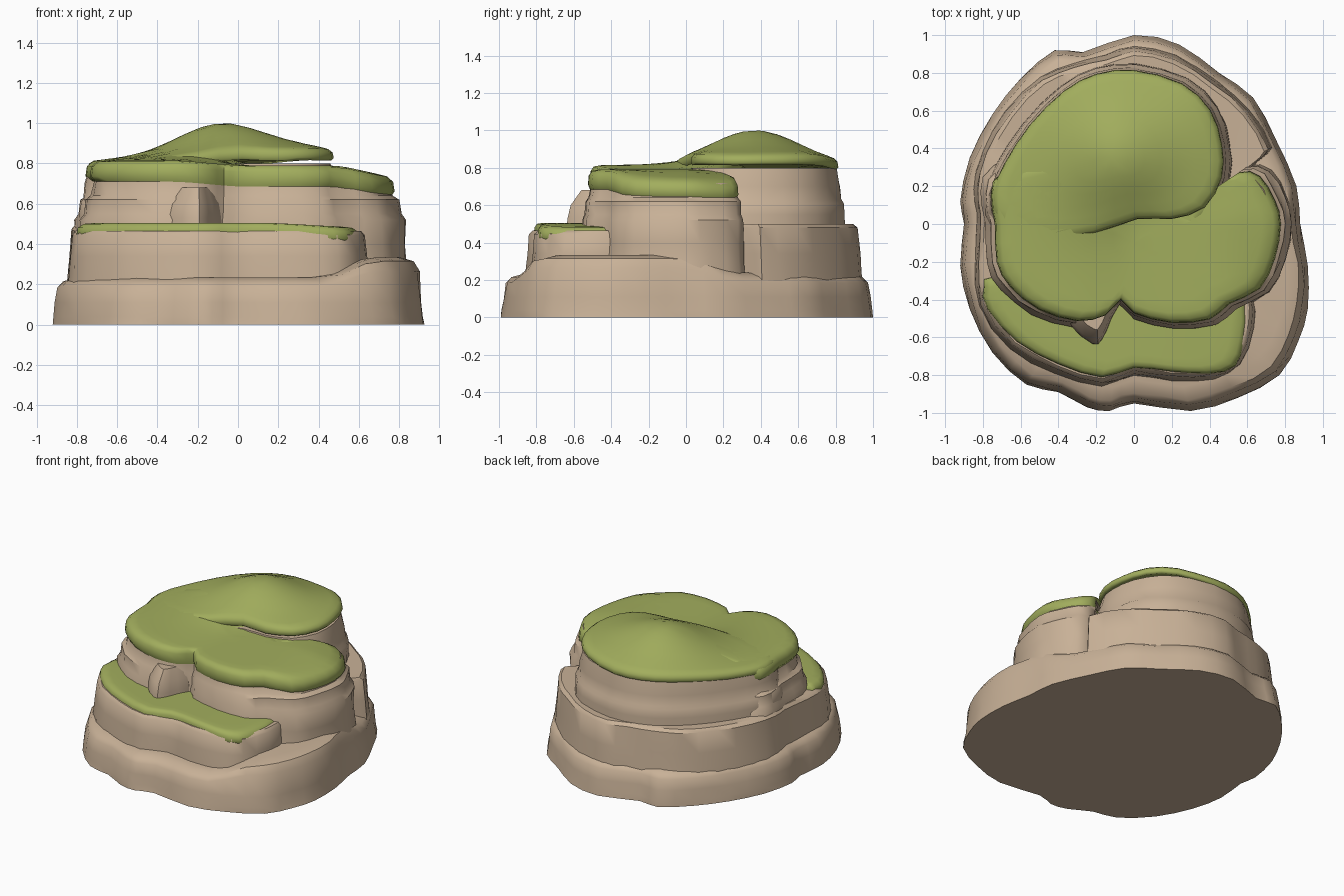
import bpy, bmesh, math, random
from mathutils import Vector

random.seed(4)
cube = bpy.data.objects.get("Cube")
if cube:
    bpy.data.objects.remove(cube, do_unlink=True)


def material(name, colour):
    mat = bpy.data.materials.new(name)
    mat.use_nodes = True
    mat.diffuse_color = (*colour, 1)
    mat.node_tree.nodes["Principled BSDF"].inputs["Base Color"].default_value = (*colour, 1)
    return mat


rock = material("sandy rock", (0.58, 0.44, 0.31))
grass = material("moss green grass", (0.36, 0.42, 0.11))


def smooth_outline(points):
    """Closed outline in hundredths of a unit, with a curved midpoint on each side."""
    pts = [Vector(p) / 100 for p in points]
    n = len(pts)
    result = []
    for i in range(n):
        a, b, c, d = (pts[(i + k) % n] for k in (-1, 0, 1, 2))
        result += [b, (b + c) * 0.5625 - (a + d) * 0.0625]
    return result


def loft(name, points, centre, rings, mat, jitter=0.0, sharp=40):
    """Stack scaled copies of an outline; each ring is (scale, height or height rule)."""
    centre = Vector(centre)
    outline = smooth_outline(points)
    bm = bmesh.new()
    loops = []
    for scale, height in rings:
        loop = []
        for p in outline:
            wobble = random.uniform(-jitter, jitter) if loops else 0
            x, y = centre + (p - centre) * (scale + wobble)
            z = height(x, y) if callable(height) else height
            loop.append(bm.verts.new((x, y, z)))
        loops.append(loop)
    n = len(outline)
    for low, high in zip(loops, loops[1:]):
        for i in range(n):
            j = (i + 1) % n
            bm.faces.new((low[i], low[j], high[j], high[i]))
    bm.faces.new(list(reversed(loops[0])))
    # close the top with a fan around the centre
    top = rings[-1][1]
    tip = bm.verts.new((*centre, top(*centre) if callable(top) else top))
    for i in range(n):
        bm.faces.new((loops[-1][i], loops[-1][(i + 1) % n], tip))
    bmesh.ops.recalc_face_normals(bm, faces=bm.faces)
    mesh = bpy.data.meshes.new(name)
    bm.to_mesh(mesh)
    bm.free()
    mesh.materials.append(mat)
    obj = bpy.data.objects.new(name, mesh)
    bpy.context.collection.objects.link(obj)
    bpy.ops.object.select_all(action="DESELECT")
    obj.select_set(True)
    bpy.context.view_layer.objects.active = obj
    bpy.ops.object.shade_smooth_by_angle(angle=math.radians(sharp))
    return obj


def grass_cap(name, points, centre, surface, thickness):
    """Rounded turf sheet that follows a height rule and hangs over its rim."""
    def below(part):
        return lambda x, y: surface(x, y) - thickness * part
    rings = [(0.92, below(0.9)), (0.985, below(1)), (1.01, below(0.75)), (1, below(0.3)),
             (0.96, below(0.06))]
    rings += [(s, surface) for s in (0.88, 0.75, 0.6, 0.45, 0.3, 0.15)]
    return loft(name, points, centre, rings, grass, sharp=70)


def ramp(value, start, end):
    t = min(1, max(0, (value - start) / (end - start)))
    return t * t * (3 - 2 * t)


# Height rules
def bump(x, y):
    dx, dy = x + 0.07, y - 0.37
    return math.exp(-(dx / 0.33) ** 2 - (dy / 0.34) ** 2)


def hill_height(x, y):
    return 0.815 + 0.185 * bump(x, y) + 0.045 * ramp(x, 0, 0.4)


def mesa_height(x, y):
    west = ramp(-x, -0.05, 0.35)
    lobe = 0.05 * ramp(x, 0.45, 0.78) + 0.03 * ramp(y, 0, 0.28) * ramp(x, 0.3, 0.5)
    return 0.79 + 0.025 * west + 0.185 * bump(x, y) * west - lobe


def shoulder(x, y):
    return 0.1 * ramp(x, 0.4, 0.7) * ramp(-y, -0.35, 0.05)


def base_rim(x, y):
    return 0.185 + 0.8 * shoulder(x, y)


def base_top(x, y):
    return 0.215 + shoulder(x, y)


def tier_top(x, y):
    return 0.465 + 0.035 * ramp(y, -0.4, 0.4)


def tier_rim(x, y):
    return tier_top(x, y) - 0.02


# Outlines, counter-clockwise, in hundredths
base_outline = [
    (92, -22), (92, -45), (87, -62), (77, -80), (55, -92), (30, -99), (0, -95),
    (-13, -99), (-25, -97), (-40, -89), (-57, -85), (-75, -68), (-87, -45), (-92, -22),
    (-90, 0), (-92, 12), (-87, 35), (-75, 58), (-60, 77), (-42, 92), (-27, 91),
    (0, 100), (24, 95), (45, 80), (63, 67), (75, 45), (86, 20), (88, 0)]
tier_outline = [
    (62, -35), (63, -55), (56, -74), (42, -81), (20, -82), (0, -79), (-17, -85),
    (-42, -78), (-65, -65), (-81, -43), (-83, -20), (-82, 5), (-84, 18), (-79, 38),
    (-67, 59), (-49, 77), (-32, 84), (-15, 88), (0, 93), (22, 88), (43, 75),
    (60, 60), (72, 40), (64, 32), (48, 0)]
ledge_outline = [
    (59, -42), (58, -62), (53, -75), (40, -79), (20, -78), (0, -76), (-17, -81),
    (-40, -74), (-62, -62), (-77, -45), (-79, -33), (-70, -27), (0, -25), (50, -32)]
mesa_outline = [
    (55, 27), (66, 25), (74, 12), (77, 0), (74, -18), (66, -34), (50, -42), (40, -50),
    (20, -52), (0, -47), (-7, -40), (-15, -48), (-30, -51), (-50, -45), (-65, -33),
    (-72, -20), (-73, 0), (-75, 15), (-68, 28), (-30, 32), (10, 15), (34, 3), (44, 14)]
hill_outline = [
    (2, 3), (20, 3), (37, 9), (46, 25), (46, 42), (40, 60), (25, 74), (0, 81),
    (-20, 79), (-37, 70), (-55, 52), (-68, 32), (-74, 16), (-70, 0), (-50, -8), (-22, -5)]

# Rock layers
loft("base_rock", base_outline, (0, 0),
     [(1, 0), (0.995, 0.04), (0.985, 0.11), (0.97, base_rim), (0.94, base_top),
      (0.87, lambda x, y: base_top(x, y) + 0.02)], rock, 0.005)
loft("lower_tier_rock", tier_outline, (-0.05, 0),
     [(1.02, 0.15), (1.01, 0.24), (1, 0.34), (0.985, tier_rim), (0.96, tier_top)],
     rock, 0.005)
loft("mesa_rock", mesa_outline, (0, -0.1),
     [(1.11, 0.2), (1.09, 0.3), (1.08, 0.4), (1.085, 0.52), (1.05, 0.55), (1.04, 0.62),
      (1, 0.64), (0.97, 0.72)], rock, 0.007)
loft("hill_rock", hill_outline, (-0.12, 0.35),
     [(1.09, 0.4), (1.08, 0.55), (1.07, 0.61), (1.04, 0.63), (1.03, 0.7), (0.985, 0.8)],
     rock, 0.006)

# Spur standing in the notch of the front wall
spur = [(-9, -38), (-12, -50), (-17, -61), (-22, -63), (-34, -53), (-38, -36)]
loft("front_spur_rock", spur, (-0.2, -0.45),
     [(1.05, 0.44), (1, 0.53), (0.9, 0.6), (0.6, 0.68)], rock, 0.02)

# Turf sheets
grass_cap("front_ledge_grass", ledge_outline, (-0.05, -0.48),
          lambda x, y: 0.505 - 0.02 * ramp(x, 0.1, 0.6), 0.08)
grass_cap("mesa_grass", mesa_outline, (0, -0.1), mesa_height, 0.105)
grass_cap("hill_grass", hill_outline, (-0.12, 0.35), hill_height, 0.06)
